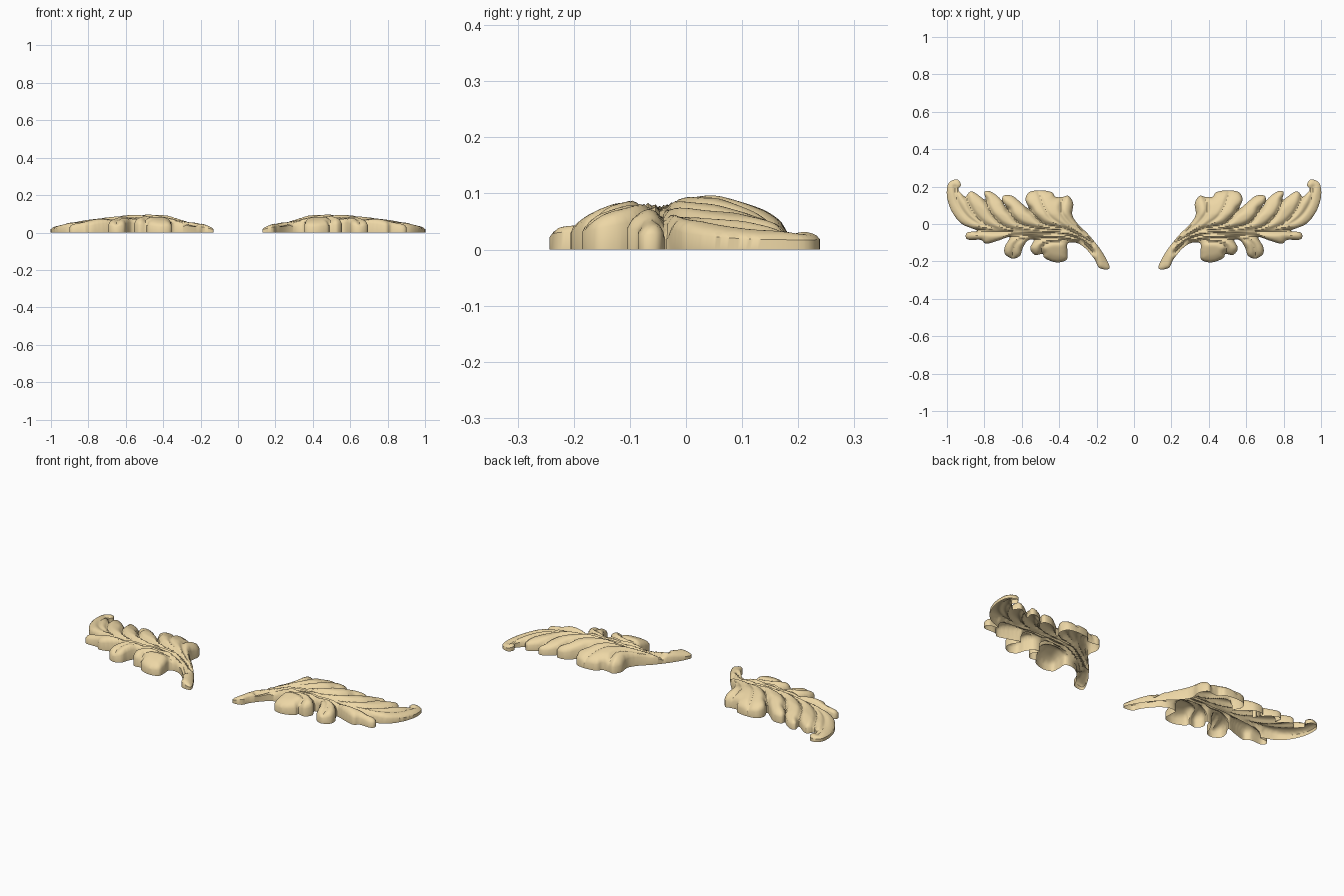
import bpy, bmesh, math
from mathutils import Vector
from mathutils.kdtree import KDTree

if "Cube" in bpy.data.objects:
    bpy.data.objects.remove(bpy.data.objects["Cube"])

# Leaf outline and carved vein grooves, in hundredths of a unit (right-hand leaf)
OUTLINE = [(13,-23.5),(17,-15),(24,-6),(30,0),(33,5),(32.5,11),(35,15),(38,14.5),(42,14.5),
    (44,17),(50,18),(56,17),(58,13),(56,8),(60,11),(65,15),(70,15),(70,11),(67.5,8),
    (72,14),(77,17.5),(80,17),(79.5,13),(84,16),(87,17.5),(89,16),(90,14.5),(92,16),
    (94,18.5),(92.5,21),(94.5,23.8),(98.5,22.5),(100,19),(99.7,13),(97,6),(92,0),(84,-3.5),
    (89,-4.5),(90,-7),(88,-8.5),(82,-8.5),(79,-10.5),(73,-9),(66.5,-7),(69,-12),(69,-16),
    (65,-18.5),(61,-17),(59.5,-13),(57,-9),(53.5,-8.5),(55.5,-13),(53,-16.5),(49,-16),
    (48,-18),(44,-20),(40,-20.5),(36,-19),(35.5,-15),(35.5,-10.5),(31,-10),(26,-13),
    (21,-19),(18.5,-23.5)]
# (depth, width, path)
GROOVES = [
    (.026, .013, [(22,-15),(30,-8),(42,-5),(60,-4.5),(84,-3.5)]),
    (.026, .014, [(22,-10),(36,-3),(48,0),(56,8)]),
    (.024, .013, [(36,-3.5),(52,-2.5),(62,1),(67.5,8)]),
    (.020, .012, [(50,-4),(66,-2.5),(75,4),(79.5,13)]),
    (.016, .012, [(62,-4),(76,-2),(85,5),(90,14.5)]),
    (.010, .011, [(78,-2),(88,3),(94,11),(96,20)]),
    (.014, .012, [(26,-6),(34,0),(39,7),(38,14.5)]),
    (.010, .010, [(36,-2),(44,3),(48,9),(51,17)]),
    (.020, .013, [(40,-6),(55,-6),(66.5,-7)]),
    (.024, .014, [(28,-10),(44,-7.5),(53.5,-8.5)]),
    (.016, .012, [(36,-9.5),(44,-9.5),(49,-12),(49,-16)]),
    (.012, .012, [(54,-7.5),(61,-8.5),(64,-12),(65,-17)])]
# Crest height along the leaf
PROFILE = [(.12,.022),(.18,.045),(.28,.075),(.38,.092),(.48,.097),(.6,.092),(.75,.075),
           (.9,.053),(1.01,.026)]
STEP = .007


def spline(pts, n, closed=False):
    p = [Vector((x / 100, y / 100)) for x, y in pts]
    p = [p[-1]] + p + [p[0], p[1]] if closed else [p[0]] + p + [p[-1]]
    out = []
    for a, b, c, d in zip(p, p[1:], p[2:], p[3:]):
        for k in range(n):
            t = k / n
            out.append(.5 * (2*b + (c-a)*t + (2*a-5*b+4*c-d)*t*t + (3*b-a-3*c+d)*t**3))
    return out


def tree(pts):
    kd = KDTree(len(pts))
    for i, q in enumerate(pts):
        kd.insert((q.x, q.y, 0), i)
    kd.balance()
    return kd


poly = spline(OUTLINE, 5, True)
edge_tree = tree(spline(OUTLINE, 30, True))
grooves = [(d, w, tree(spline(p, 40))) for d, w, p in GROOVES]


def inside(x, y):
    hit = False
    for a, b in zip(poly, poly[1:] + poly[:1]):
        if (a.y > y) != (b.y > y) and x < a.x + (y - a.y) * (b.x - a.x) / (b.y - a.y):
            hit = not hit
    return hit


def crest(x):
    for (a, ha), (b, hb) in zip(PROFILE, PROFILE[1:]):
        if x <= b:
            return ha + (hb - ha) * max(0, (x - a) / (b - a))
    return PROFILE[-1][1]


def height(x, y):
    # crest, lowered toward the sides of the curved midline, rounded at the rim, then carved
    mid = -.01 - max(0, .35 - x) + max(0, x - .75) * .5
    side = min(1, max(0, abs(y - mid) - .06) / .14)
    h = crest(x) * (1 - .5 * side ** 1.4)
    d = min(1, edge_tree.find((x, y, 0))[2] / .045)
    h *= .62 + .38 * math.sqrt(1 - (1 - d) ** 2)
    cut = max(dep * math.exp(-(kd.find((x, y, 0))[2] / w) ** 1.5) for dep, w, kd in grooves)
    return max(.008, h - cut)


# Leaf surface: grid cells inside the outline, rim snapped onto it
bm = bmesh.new()
grid = {}


def vert(i, j):
    if (i, j) not in grid:
        grid[i, j] = bm.verts.new((.11 + i * STEP, -.25 + j * STEP, 0))
    return grid[i, j]


for i in range(130):
    for j in range(72):
        if inside(.11 + (i + .5) * STEP, -.25 + (j + .5) * STEP):
            bm.faces.new([vert(i, j), vert(i+1, j), vert(i+1, j+1), vert(i, j+1)])
for v in bm.verts:
    if v.is_boundary:
        q = edge_tree.find(v.co)[0]
        v.co.x, v.co.y = q.x, q.y
for v in bm.verts:
    v.co.z = height(v.co.x, v.co.y)

# Upright rim down to the ground, underside left open
rim = [e for e in bm.edges if e.is_boundary]
new = bmesh.ops.extrude_edge_only(bm, edges=rim)["geom"]
for v in new:
    if isinstance(v, bmesh.types.BMVert):
        v.co.z = 0
bmesh.ops.dissolve_degenerate(bm, dist=.0003, edges=bm.edges[:])
bmesh.ops.recalc_face_normals(bm, faces=bm.faces[:])
top = max(bm.faces, key=lambda f: f.calc_center_median().z)
if top.normal.z < 0:
    bmesh.ops.reverse_faces(bm, faces=bm.faces[:])

mesh = bpy.data.meshes.new("carved_leaf_pair")
bm.to_mesh(mesh)
bm.free()
leaf = bpy.data.objects.new("carved_leaf_pair", mesh)
bpy.context.collection.objects.link(leaf)
wood = bpy.data.materials.new("pale_wood")
wood.diffuse_color = (.85, .68, .38, 1)
wood.use_nodes = True
wood.node_tree.nodes["Principled BSDF"].inputs["Base Color"].default_value = wood.diffuse_color
mesh.materials.append(wood)

# Second leaf mirrored across the centre
leaf.modifiers.new("mirror", "MIRROR").use_mirror_merge = False
bpy.context.view_layer.objects.active = leaf
leaf.select_set(True)
bpy.ops.object.shade_smooth_by_angle(angle=math.radians(40))
